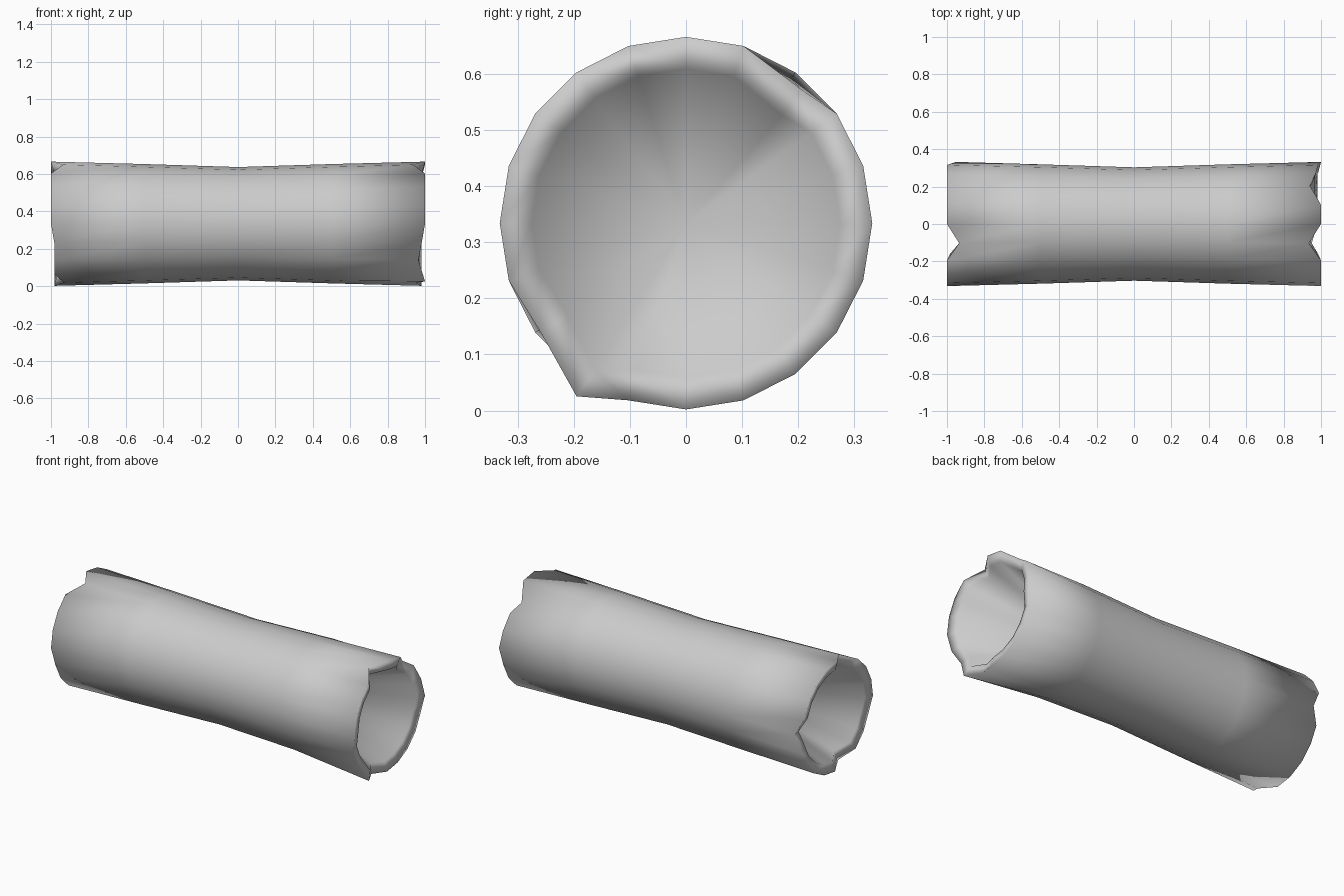
import bpy, bmesh
from math import sin, cos, pi

if "Cube" in bpy.data.objects:
    bpy.data.objects.remove(bpy.data.objects["Cube"])

N = 20
CZ = 0.334
bm = bmesh.new()


def ring(x, r, dents=None, k=1.0):
    """Ring of N points round the log axis; dents = {index: (inward x, dy, dz)}."""
    out = []
    for i in range(N):
        a = 2 * pi * i / N          # 0 = top, quarter turn = +y
        dx, dy, dz = (dents or {}).get(i, (0, 0, 0))
        s = 1 if x > 0 else -1
        out.append(bm.verts.new((x - s * dx * k, r * sin(a) + dy, CZ + r * cos(a) + dz)))
    return out


def bridge(a, b):
    for i in range(N):
        j = (i + 1) % N
        bm.faces.new((a[i], a[j], b[j], b[i]))


# Chipped rims: lower edges sit slightly in, with a few deep notches
low = {i: (0.018, 0, 0) for i in range(6, 15)}
right = {**low, 2: (0.06, 0.01, -0.03), 3: (0.03, 0, 0), 4: (0.015, 0, 0), 19: (0.065, 0, 0),
         11: (0.05, 0, 0), 12: (0.0, 0, -0.04), 13: (0.035, 0.01, 0.0)}
left = {**low, 19: (0.065, 0, 0), 11: (0.07, 0, 0), 5: (0.05, 0, 0)}

# Waisted bark wall
outer = [ring(-1, 0.332, left), ring(-0.5, 0.319), ring(0.001, 0.303),
         ring(0.5, 0.319), ring(1, 0.332, right)]
for a, b in zip(outer, outer[1:]):
    bridge(a, b)

# Rounded lips and hollows tapering to a point at each end
for edge, s, dents in ((outer[0], -1, left), (outer[-1], 1, right)):
    lip = ring(s * 0.985, 0.275, dents)
    tip = bm.verts.new((s * 0.25, 0, CZ))
    bridge(edge, lip)
    for i in range(N):
        bm.faces.new((lip[i], lip[(i + 1) % N], tip))

bmesh.ops.recalc_face_normals(bm, faces=bm.faces)
for f in bm.faces:
    f.smooth = True
me = bpy.data.meshes.new("hollow_log")
bm.to_mesh(me)
bm.free()
log = bpy.data.objects.new("hollow_log", me)
bpy.context.collection.objects.link(log)
